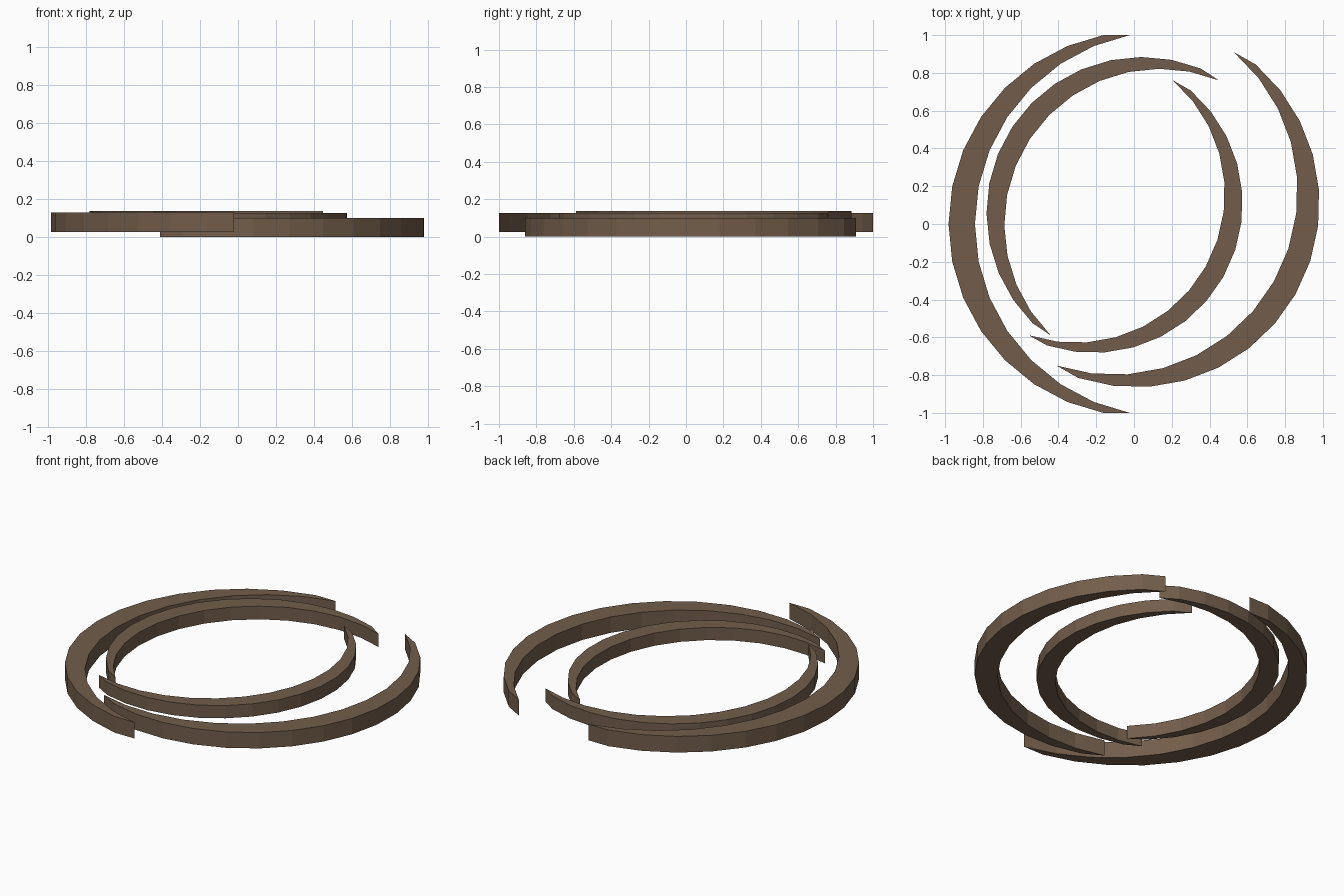
import bpy, bmesh
from math import sin, cos, radians, pi

if "Cube" in bpy.data.objects:
    bpy.data.objects.remove(bpy.data.objects["Cube"])

mat = bpy.data.materials.new("brown")
mat.diffuse_color = (0.17, 0.11, 0.07, 1)
mat.use_nodes = True
mat.node_tree.nodes["Principled BSDF"].inputs["Base Color"].default_value = mat.diffuse_color


def crescent(name, cx, cy, r, angle, z0, z1):
    """Arc of a 32-sided circle and a shifted copy of it, bridged and extruded."""
    a = radians(angle)
    shift = 0.137 * r
    steps = [a + k * pi / 16 for k in range(-7, 8)]
    outer = [(cx + r * cos(t), cy + r * sin(t)) for t in steps]
    inner = [(x - shift * cos(a), y - shift * sin(a)) for x, y in outer]

    bm = bmesh.new()
    o = [bm.verts.new((x, y, z0)) for x, y in outer]
    i = [bm.verts.new((x, y, z0)) for x, y in inner]
    faces = [bm.faces.new((o[k], o[k + 1], i[k + 1], i[k])) for k in range(len(o) - 1)]
    ext = bmesh.ops.extrude_face_region(bm, geom=faces, use_keep_orig=True)
    top = [g for g in ext["geom"] if isinstance(g, bmesh.types.BMVert)]
    bmesh.ops.translate(bm, verts=top, vec=(0, 0, z1 - z0))
    bmesh.ops.recalc_face_normals(bm, faces=bm.faces)

    me = bpy.data.meshes.new(name)
    bm.to_mesh(me)
    bm.free()
    me.materials.append(mat)
    ob = bpy.data.objects.new(name, me)
    bpy.context.collection.objects.link(ob)


# Two large outer crescents, two smaller inner ones
crescent("outer_crescent_left", 0.038, 0.0, 1.02, 180, 0.025, 0.127)
crescent("outer_crescent_right", 0.010, 0.108, 0.972, -29.5, 0.0, 0.10)
crescent("inner_crescent_left", 0.043, 0.06, 0.824, 146.6, 0.053, 0.136)
crescent("inner_crescent_right", -0.215, 0.108, 0.79, -29.4, 0.045, 0.125)
